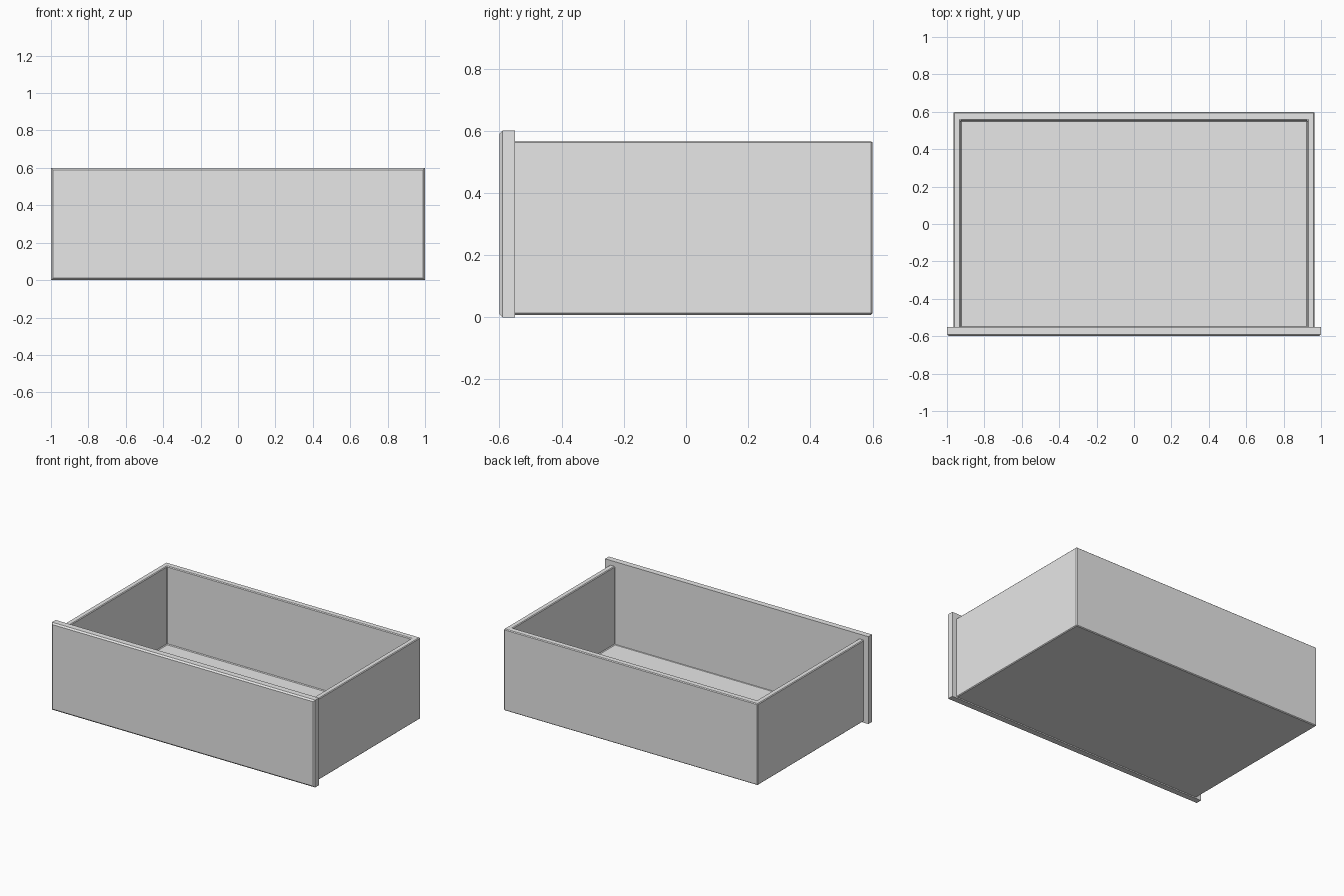
import bpy
import bmesh

if "Cube" in bpy.data.objects:
    bpy.data.objects.remove(bpy.data.objects["Cube"], do_unlink=True)

# Single grey finish
grey = bpy.data.materials.new("plain_grey")
grey.use_nodes = True
colour = (0.8, 0.8, 0.8, 1)
grey.diffuse_color = colour
grey.node_tree.nodes["Principled BSDF"].inputs["Base Color"].default_value = colour


def block(lo, hi):
    """Box mesh spanning two opposite corners."""
    bm = bmesh.new()
    bmesh.ops.create_cube(bm, size=1)
    for v in bm.verts:
        v.co = [lo[i] if v.co[i] < 0 else hi[i] for i in range(3)]
    return bm


def facing(bm, axis, sign):
    bm.normal_update()
    return max(bm.faces, key=lambda f: f.normal[axis] * sign)


def finish(bm, name):
    bmesh.ops.recalc_face_normals(bm, faces=bm.faces[:])
    mesh = bpy.data.meshes.new(name)
    bm.to_mesh(mesh)
    bm.free()
    mesh.materials.append(grey)
    obj = bpy.data.objects.new(name, mesh)
    bpy.context.collection.objects.link(obj)
    return obj


# Front panel, chamfered around its front face only
bm = block((-1, -0.6, 0), (1, -0.55, 0.6))
front = facing(bm, 1, -1)
bmesh.ops.bevel(bm, geom=list(front.edges), offset=0.01, segments=1,
                profile=0.5, affect='EDGES')
finish(bm, "drawer_front")

# Drawer tray: the top is inset and sunk, its front wall sits inside the panel
bm = block((-0.965, -0.592, 0.008), (0.965, 0.6, 0.567))
top = facing(bm, 2, 1)
bmesh.ops.inset_region(bm, faces=[top], thickness=0.04)
for v in top.verts:
    v.co.x = 0.927 if v.co.x > 0 else -0.927
    v.co.y = 0.554 if v.co.y > 0 else -0.552
sunk = bmesh.ops.extrude_face_region(bm, geom=[top])["geom"]
for v in (g for g in sunk if isinstance(g, bmesh.types.BMVert)):
    v.co.z = 0.03
if top.is_valid:
    bmesh.ops.delete(bm, geom=[top], context='FACES')
tray = finish(bm, "drawer_tray")
bevel = tray.modifiers.new("edge_chamfer", 'BEVEL')
bevel.width = 0.005
bevel.segments = 1
bevel.limit_method = 'ANGLE'
